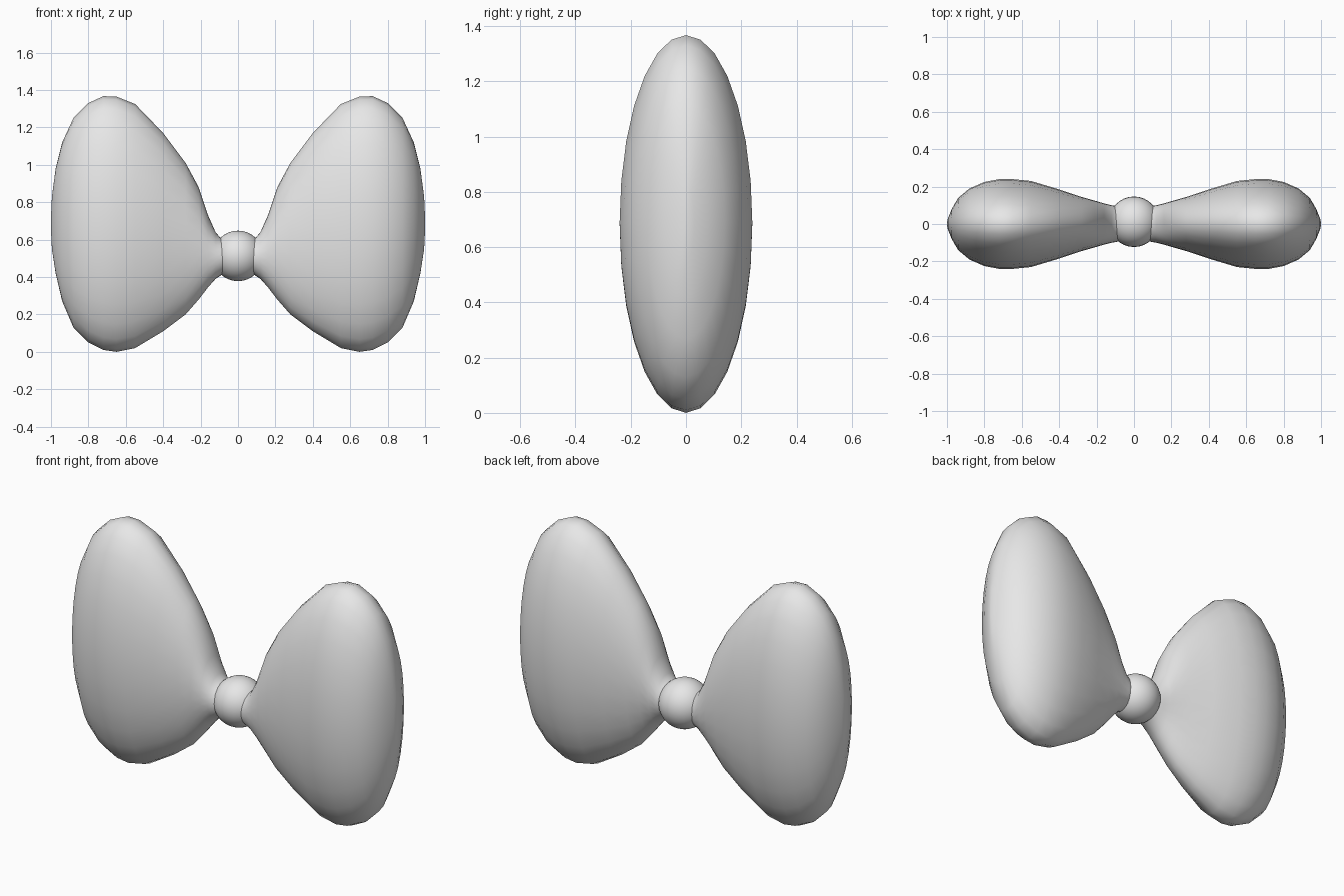
import bpy, bmesh
from math import sin, cos, tau

cube = bpy.data.objects.get("Cube")
if cube:
    bpy.data.objects.remove(cube)

grey = bpy.data.materials.new("plain_grey")
grey.use_nodes = True
colour = (0.8, 0.8, 0.8, 1)
grey.diffuse_color = colour
grey.node_tree.nodes["Principled BSDF"].inputs["Base Color"].default_value = colour

# Wing sections: x, bottom, top, half depth
SECTIONS = [
    (0.05, 0.43, 0.59, 0.08), (0.09, 0.41, 0.605, 0.095),
    (0.12, 0.39, 0.64, 0.1), (0.16, 0.345, 0.73, 0.11),
    (0.21, 0.28, 0.88, 0.125), (0.28, 0.2, 1.01, 0.145),
    (0.4, 0.11, 1.17, 0.185), (0.55, 0.02, 1.325, 0.23),
    (0.65, 0, 1.365, 0.24), (0.72, 0.01, 1.367, 0.24),
    (0.8, 0.05, 1.33, 0.225), (0.88, 0.13, 1.25, 0.19),
    (0.94, 0.27, 1.12, 0.14), (0.975, 0.42, 0.98, 0.08),
    (0.995, 0.55, 0.83, 0.03), (1, 0.65, 0.72, 0.005),
]
SIDES = 28


def finish(obj):
    obj.data.materials.append(grey)
    bpy.ops.object.select_all(action='DESELECT')
    obj.select_set(True)
    bpy.context.view_layer.objects.active = obj
    bpy.ops.object.shade_smooth()


def make_wing(name, side):
    """Loft elliptical sections along x."""
    bm = bmesh.new()
    rings = []
    for x, low, high, depth in SECTIONS:
        mid, half = (low + high) / 2, (high - low) / 2
        rings.append([bm.verts.new((side * x, depth * cos(tau * i / SIDES),
                                    mid + half * sin(tau * i / SIDES)))
                      for i in range(SIDES)])
    for a, b in zip(rings, rings[1:]):
        for i in range(SIDES):
            j = (i + 1) % SIDES
            bm.faces.new((a[i], a[j], b[j], b[i]))
    bm.faces.new(rings[0])
    bm.faces.new(rings[-1])
    bmesh.ops.recalc_face_normals(bm, faces=bm.faces)
    mesh = bpy.data.meshes.new(name)
    bm.to_mesh(mesh)
    bm.free()
    obj = bpy.data.objects.new(name, mesh)
    bpy.context.collection.objects.link(obj)
    finish(obj)


# Two bow wings
make_wing("left_wing", 1)
make_wing("right_wing", -1)

# Round centre knot
bpy.ops.mesh.primitive_uv_sphere_add(segments=32, ring_count=16, radius=0.135,
                                     location=(0, 0.012, 0.513))
knot = bpy.context.object
knot.name = "centre_knot"
finish(knot)
